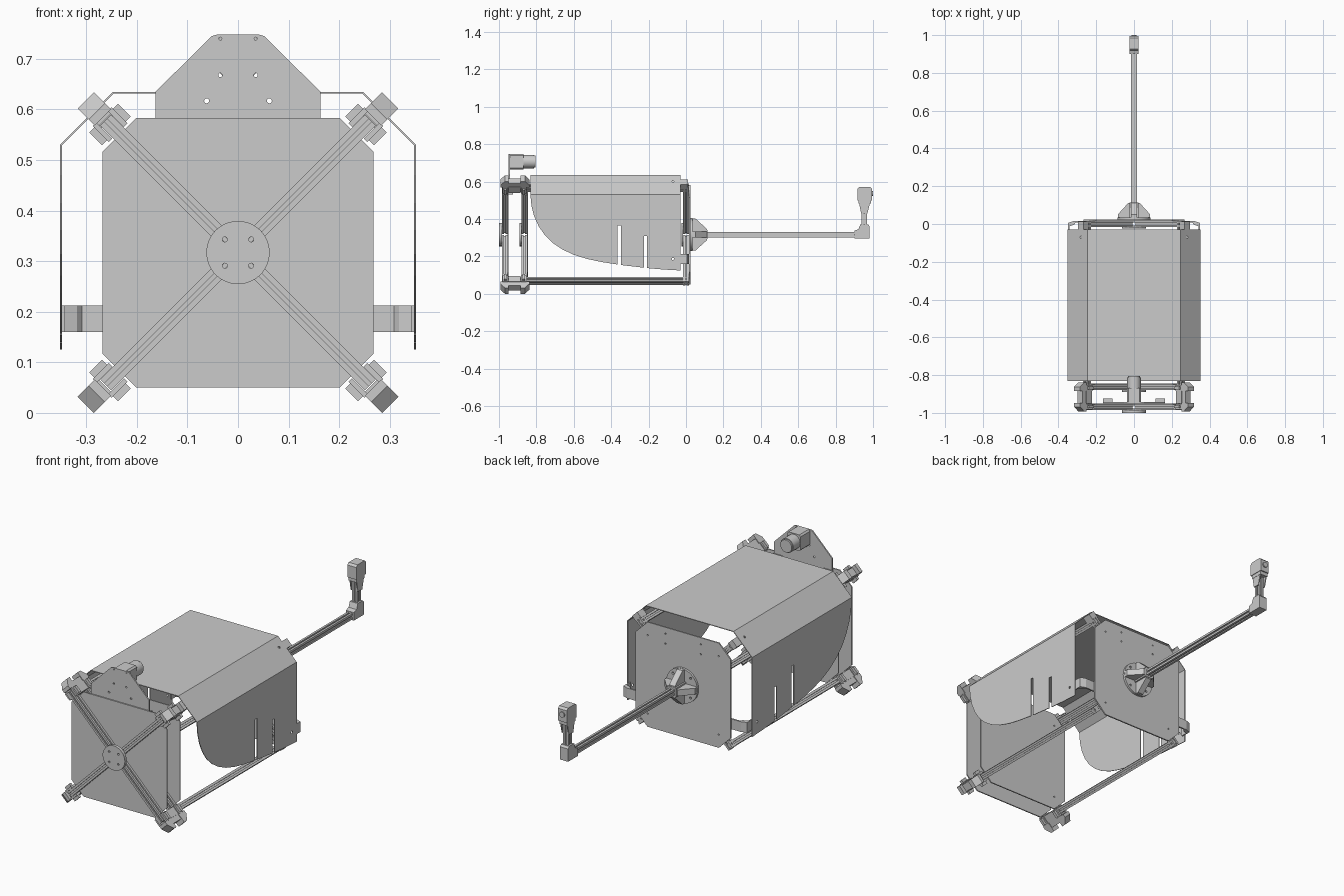
import bpy, bmesh, math
from mathutils import Vector, Matrix

if "Cube" in bpy.data.objects:
    bpy.data.objects.remove(bpy.data.objects["Cube"])

X, Y, Z = Vector((1, 0, 0)), Vector((0, 1, 0)), Vector((0, 0, 1))
CZ = 0.317                       # height of the frame centre
HUB = Vector((0, 0, CZ))
O = Vector((0, 0, 0))
R2 = math.sqrt(0.5)


def frame(o, a, b, c):
    m = Matrix((a, b, c)).transposed().to_4x4()
    m.translation = o
    return m


FRONT = frame(O, X, Z, Y)        # outline in x,z - depth along y
SIDE = frame(O, Y, Z, X)         # outline in y,z - depth along x
PLAN = frame(O, X, Y, Z)         # outline in x,y - depth along z


def circle(x, y, r, n=12):
    return [(x + r * math.cos(2 * math.pi * i / n), y + r * math.sin(2 * math.pi * i / n)) for i in range(n)]


def rect(x0, x1, y0, y1):
    return [(x0, y0), (x1, y0), (x1, y1), (x0, y1)]


def prism(name, pts, m, d0, d1, holes=(), smooth=False):
    """Extrude a 2D outline (with holes) from depth d0 to d1 in frame m."""
    cu = bpy.data.curves.new(name, 'CURVE')
    cu.dimensions, cu.fill_mode, cu.extrude = '2D', 'BOTH', abs(d1 - d0) / 2
    for loop in [pts, *holes]:
        sp = cu.splines.new('POLY')
        sp.points.add(len(loop) - 1)
        for p, q in zip(sp.points, loop):
            p.co = (q[0], q[1], 0, 1)
        sp.use_cyclic_u = True
    tmp = bpy.data.objects.new(name + "_tmp", cu)
    bpy.context.collection.objects.link(tmp)
    dg = bpy.context.evaluated_depsgraph_get()
    me = bpy.data.meshes.new_from_object(tmp.evaluated_get(dg))
    bpy.data.objects.remove(tmp)
    bm = bmesh.new()
    bm.from_mesh(me)
    bmesh.ops.remove_doubles(bm, verts=bm.verts, dist=1e-5)
    bm.transform(m @ Matrix.Translation((0, 0, (d0 + d1) / 2)))
    bmesh.ops.recalc_face_normals(bm, faces=bm.faces)
    for f in bm.faces:
        f.smooth = False
    bm.to_mesh(me)
    bm.free()
    ob = bpy.data.objects.new(name, me)
    bpy.context.collection.objects.link(ob)
    if smooth:
        bpy.ops.object.select_all(action='DESELECT')
        ob.select_set(True)
        bpy.context.view_layer.objects.active = ob
        bpy.ops.object.shade_smooth_by_angle(angle=math.radians(30))
    return ob


def slot_profile(h=0.015, g=0.004, d=0.006):
    """Square extrusion section with a groove in each side."""
    pts = []
    for k in range(4):
        c, s = math.cos(-k * math.pi / 2), math.sin(-k * math.pi / 2)
        for x, y in [(-h, h), (-g, h), (-g, h - d), (g, h - d), (g, h)]:
            pts.append((x * c - y * s, x * s + y * c))
    return pts


RAIL = slot_profile()
CORNERS = [(sx, sz) for sx in (-1, 1) for sz in (-1, 1)]
OCT = [(0.268, 0.117), (0.268, 0.516), (0.201, 0.583), (-0.201, 0.583),
       (-0.268, 0.516), (-0.268, 0.117), (-0.201, 0.05), (0.201, 0.05)]

# Frame panels
panel_holes = [circle(x, CZ + z, 0.004) for x in (-0.2, 0.2) for z in (-0.2, 0.2)]
rear_holes = panel_holes + [circle(x, z, 0.004) for x in (-0.1, 0.1) for z in (0.5, 0.55)]
prism("front_panel", OCT, FRONT, -0.955, -0.949)
prism("middle_panel", OCT, FRONT, -0.850, -0.844, panel_holes)
prism("rear_panel", OCT, FRONT, 0.016, 0.023, rear_holes)

# Hub discs
disc_holes = [circle(x, CZ + z, 0.005) for x in (-0.026, 0.026) for z in (-0.026, 0.026)]
for name, y0, y1 in [("front", -1.0, -0.985), ("middle", -0.890, -0.880), ("rear", -0.025, -0.015)]:
    prism(name + "_hub_disc", circle(0, CZ, 0.0625, 48), FRONT, y0, y1, disc_holes, True)

for sx, sz in CORNERS:
    u, v = Vector((sx, 0, sz)) * R2, Vector((sx, 0, -sz)) * R2
    along, diag = frame(HUB, u, v, Y), frame(HUB, u, Y, v)
    # Diagonal arms of the three cross frames
    for name, y in [("front", -0.970), ("middle", -0.865), ("rear", 0.0)]:
        prism(name + "_cross_arm", RAIL, frame(HUB + Y * y, v, Y, u), 0.02, 0.37)
    # Long corner rail
    prism("long_rail", RAIL, frame(HUB + u * 0.352, u, v, Y), -0.955, 0.012)
    # Front corner clamps: end caps, side tabs and the linking block
    prism("corner_cap_front", [(0.378, -0.992), (0.395, -0.992), (0.4257, -0.968), (0.4257, -0.948),
                               (0.378, -0.948)], diag, -0.0226, 0.0226)
    prism("corner_cap_back", [(0.378, -0.885), (0.4257, -0.885), (0.4257, -0.862), (0.395, -0.838),
                              (0.378, -0.838)], diag, -0.0226, 0.0226)
    prism("corner_link", rect(0.372, 0.405, -0.019, 0.019), along, -0.95, -0.88)
    for s in (-1, 1):
        for name, y0, y1 in [("front", -0.982, -0.952), ("back", -0.883, -0.853)]:
            prism(f"corner_tab_{name}", rect(0.335, 0.380, *sorted((s * 0.016, s * 0.026))), along, y0, y1)
            prism(f"corner_flange_{name}", rect(0.340, 0.376, *sorted((s * 0.026, s * 0.040))), along,
                  y0 + 0.008, y1 - 0.008)
        prism("corner_side_plate", rect(0.337, 0.378, *sorted((s * 0.017, s * 0.023))), along, -0.95, -0.885)
    # Rear shroud mounts on the upper corners
    if sz > 0:
        prism("shroud_mount", rect(0.365, 0.398, -0.02, 0.02), along, -0.035, 0.012)

# Shroud: top, sloped shoulders and curved side skirts with slots
T = 0.0035
Y0, Y1 = -0.832, -0.03
prism("shroud_top", rect(-0.247, 0.247, Y0, Y1), PLAN, 0.635 - T, 0.635)
skirt = [(Y1, 0.125), (Y1, 0.53), (Y0, 0.53), (-0.826, 0.470), (-0.812, 0.415), (-0.788, 0.362),
         (-0.755, 0.314), (-0.712, 0.272), (-0.66, 0.237), (-0.6, 0.209), (-0.53, 0.187), (-0.45, 0.170),
         (-0.365, 0.157), (-0.365, 0.365), (-0.347, 0.365), (-0.347, 0.154), (-0.225, 0.140),
         (-0.225, 0.31), (-0.209, 0.31), (-0.209, 0.138), (-0.12, 0.130)]
for s in (-1, 1):
    prism("shroud_skirt", skirt, SIDE, s * 0.352, s * (0.352 - T), [circle(-0.07, 0.187, 0.006)])
    a, n = Vector((-s, 0, 1)) * R2, Vector((s, 0, 1)) * R2
    prism("shroud_shoulder", rect(0, 0.1485, Y0, Y1), frame(Vector((s * 0.352, 0, 0.53)), a, Y, n), -T, 0,
          [circle(0.1, -0.07, 0.006)])
    # Skirt bracket on the rear frame
    prism("skirt_bracket", [(s * x, y) for x, y in [
        (0.235, 0.016), (0.235, 0.008), (0.308, 0.008), (0.318, -0.004), (0.342, -0.012), (0.342, -0.045),
        (0.3485, -0.045), (0.3485, 0.006), (0.32, 0.016)]], PLAN, 0.16, 0.212)
    # Small clips behind the front panel
    prism("panel_clip", rect(*sorted((s * 0.115, s * 0.165)), 0.53, 0.575), FRONT, -0.949, -0.925)

# Drive motor and its mounting plate
mount = [(0.163, 0.54), (0.163, 0.635), (0.052, 0.745), (0.042, 0.748)]
mount_holes = [circle(s * x, z, r) for s in (-1, 1)
               for x, z, r in [(0.035, 0.668, 0.004), (0.035, 0.74, 0.003), (0.062, 0.617, 0.005)]]
prism("motor_plate", mount + [(-x, z) for x, z in reversed(mount)], FRONT, -0.949, -0.942, mount_holes)
c = 0.008
prism("motor_gearbox", [(-0.038, 0.666 + c), (-0.038 + c, 0.666), (0.038 - c, 0.666), (0.038, 0.666 + c),
                        (0.038, 0.748 - c), (0.038 - c, 0.748), (-0.038 + c, 0.748), (-0.038, 0.748 - c)],
      FRONT, -0.942, -0.868)
prism("motor_body", circle(0, 0.707, 0.036, 40), FRONT, -0.868, -0.812, smooth=True)
prism("motor_cap", circle(0, 0.707, 0.032, 40), FRONT, -0.812, -0.804, smooth=True)

# Boom socket: disc, square sleeve and four ribs
prism("boom_flange", circle(0, CZ, 0.088, 40), FRONT, 0.023, 0.034,
      [circle(sx * 0.05, CZ + sz * 0.05, 0.006) for sx, sz in CORNERS], True)
prism("boom_sleeve", rect(-0.024, 0.024, CZ - 0.024, CZ + 0.024), FRONT, 0.034, 0.114)
for d, w in [(X, Z), (Z, X)]:
    for s in (-1, 1):
        prism("boom_rib", [(0.02, 0.034), (0.086, 0.034), (0.086, 0.05), (0.03, 0.112), (0.02, 0.112)],
              frame(HUB, d * s, Y, w), -0.016, 0.016)

# Boom, elbow and upright
prism("boom", RAIL, frame(HUB, X, Z, Y), 0.03, 0.93)
prism("boom_elbow", [(0.9, 0.297), (0.981, 0.297), (0.981, 0.362), (0.973, 0.372), (0.932, 0.372),
                     (0.922, 0.345), (0.9, 0.338)], SIDE, -0.0225, 0.0225)
prism("upright", RAIL, frame(Vector((0, 0.953, 0)), X, Y, Z), 0.36, 0.50)

# Sensor head on the upright
for s in (-1, 1):
    prism("head_cheek", [(0.936, 0.43), (0.97, 0.43), (0.985, 0.49), (0.985, 0.53), (0.925, 0.53), (0.925, 0.49)],
          SIDE, s * 0.015, s * 0.021)
prism("head_lower", rect(0.922, 0.988, 0.482, 0.51), SIDE, -0.022, 0.022)
prism("head_box", [(0.916, 0.50), (0.994, 0.50), (0.994, 0.562), (0.984, 0.572), (0.926, 0.572), (0.916, 0.562)],
      SIDE, -0.025, 0.025)
prism("head_lens", circle(0, 0.537, 0.014, 24), FRONT, 0.994, 1.0, smooth=True)
